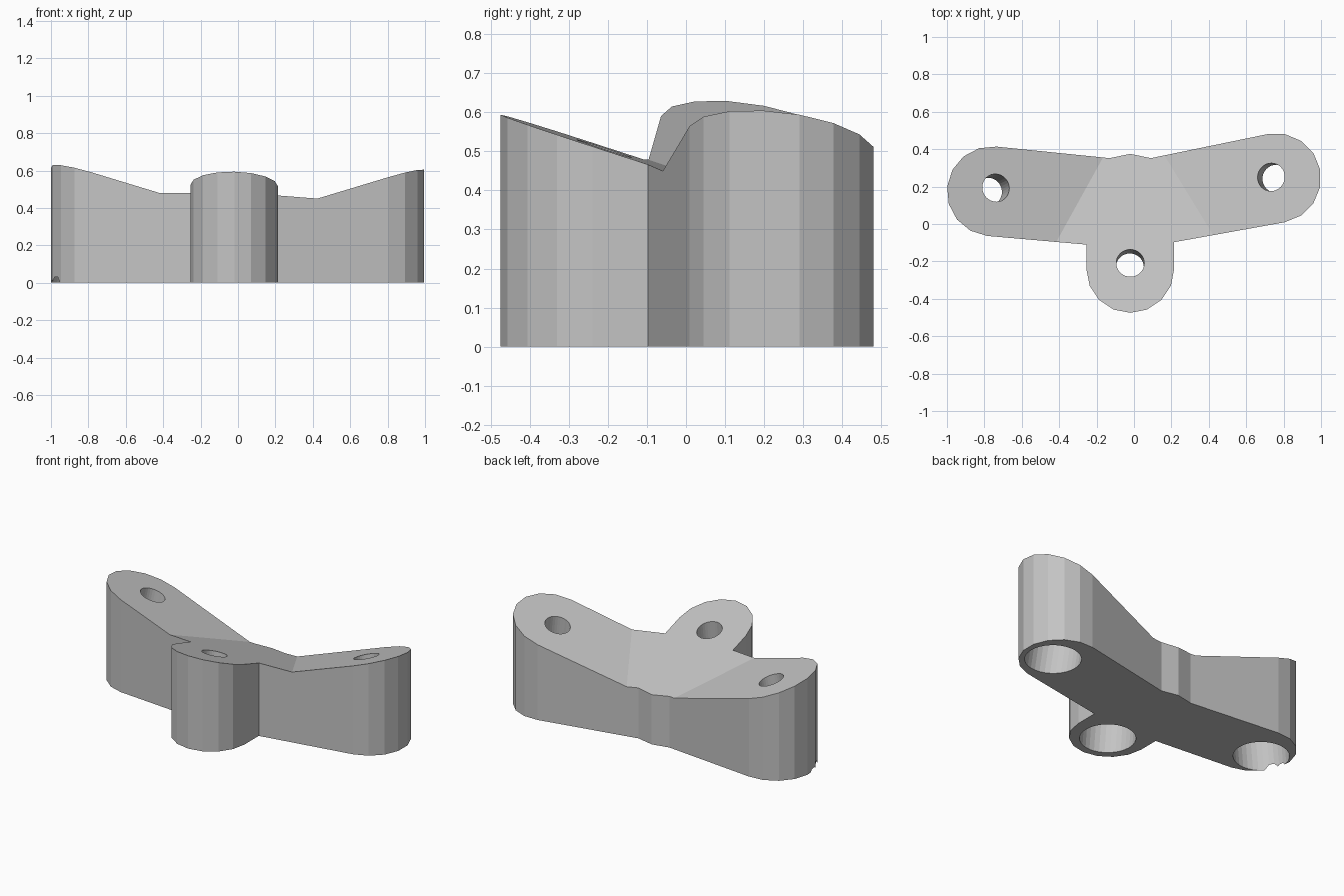
import bpy, bmesh
from math import radians, cos, sin
from mathutils import Vector

if "Cube" in bpy.data.objects:
    bpy.data.objects.remove(bpy.data.objects["Cube"])

grey = bpy.data.materials.new("plain grey")
grey.use_nodes = True
grey.diffuse_color = (0.55, 0.55, 0.55, 1)
grey.node_tree.nodes["Principled BSDF"].inputs["Base Color"].default_value = grey.diffuse_color


def make_object(name, bm):
    bmesh.ops.recalc_face_normals(bm, faces=bm.faces)
    mesh = bpy.data.meshes.new(name)
    bm.to_mesh(mesh)
    bm.free()
    mesh.materials.append(grey)
    obj = bpy.data.objects.new(name, mesh)
    bpy.context.collection.objects.link(obj)
    return obj


def arc(centre, radius, start, steps=8):
    """Half circle, counterclockwise from the start angle."""
    angles = [radians(start + 180 * i / steps) for i in range(steps + 1)]
    return [(centre[0] + radius * cos(a), centre[1] + radius * sin(a)) for a in angles]


def cut(target, cutter):
    cutter.hide_render = True
    mod = target.modifiers.new("cut", 'BOOLEAN')
    mod.operation = 'DIFFERENCE'
    mod.solver = 'EXACT'
    mod.object = cutter
    bpy.context.view_layer.objects.active = target
    bpy.ops.object.modifier_apply(modifier=mod.name)
    bpy.data.objects.remove(cutter)


def bore(name, bottom, top, radius, low, high):
    """Cylinder around the line from bottom to top, between two fractions of it."""
    bottom, top = Vector(bottom), Vector(top)
    axis = top - bottom
    bm = bmesh.new()
    bmesh.ops.create_cone(bm, cap_ends=True, segments=32, radius1=radius, radius2=radius,
                          depth=axis.length * (high - low))
    turn = Vector((0, 0, 1)).rotation_difference(axis).to_matrix()
    bmesh.ops.rotate(bm, verts=bm.verts, matrix=turn)
    bmesh.ops.translate(bm, verts=bm.verts, vec=bottom + axis * (low + high) / 2)
    return make_object(name, bm)


# Three-armed block: rounded outline pulled up
outline = arc((-0.02, -0.24), 0.235, 180)
outline += [(0.215, -0.097)]
outline += arc((0.76, 0.245), 0.24, -79)
outline += [(0.09, 0.352), (-0.02, 0.375), (-0.13, 0.352)]
outline += arc((-0.76, 0.175), 0.24, 84)
outline += [(-0.255, -0.11)]
bm = bmesh.new()
base = bm.faces.new([bm.verts.new((x, y, 0)) for x, y in outline])
pulled = bmesh.ops.extrude_face_region(bm, geom=[base])["geom"]
bmesh.ops.translate(bm, vec=(0, 0, 1),
                    verts=[v for v in pulled if isinstance(v, bmesh.types.BMVert)])
block = make_object("three_arm_bracket", bm)

# Sloped top: each arm has its own plane through a point, rising outwards
slopes = [((0, 0, 0.439), -0.02, -0.325),
          ((-0.4, -0.105, 0.475), -0.318, -0.16),
          ((0.41, -0.057, 0.445), 0.3225, -0.115)]
bm = bmesh.new()
bmesh.ops.create_cube(bm, size=4)
for point, rise_x, rise_y in slopes:
    cut_line = bmesh.ops.bisect_plane(
        bm, geom=bm.verts[:] + bm.edges[:] + bm.faces[:], plane_co=point,
        plane_no=(-rise_x, -rise_y, 1), clear_inner=True)["geom_cut"]
    bmesh.ops.contextual_create(bm, geom=[e for e in cut_line if isinstance(e, bmesh.types.BMEdge)])
cut(block, make_object("top_cutter", bm))

# Leaning screw holes, with a wide counterbore from below
holes = [("front", (-0.025, -0.265, 0), (-0.02, -0.21, 0.5)),
         ("left", (0.80, 0.23, 0), (0.735, 0.25, 0.5)),
         ("right", (-0.832, 0.146, 0), (-0.745, 0.19, 0.5))]
for name, bottom, top in holes:
    cut(block, bore(name + "_hole_cutter", bottom, top, 0.075, 0.3, 1.6))
    cut(block, bore(name + "_counterbore_cutter", bottom, top, 0.162, -0.3, 0.6))
